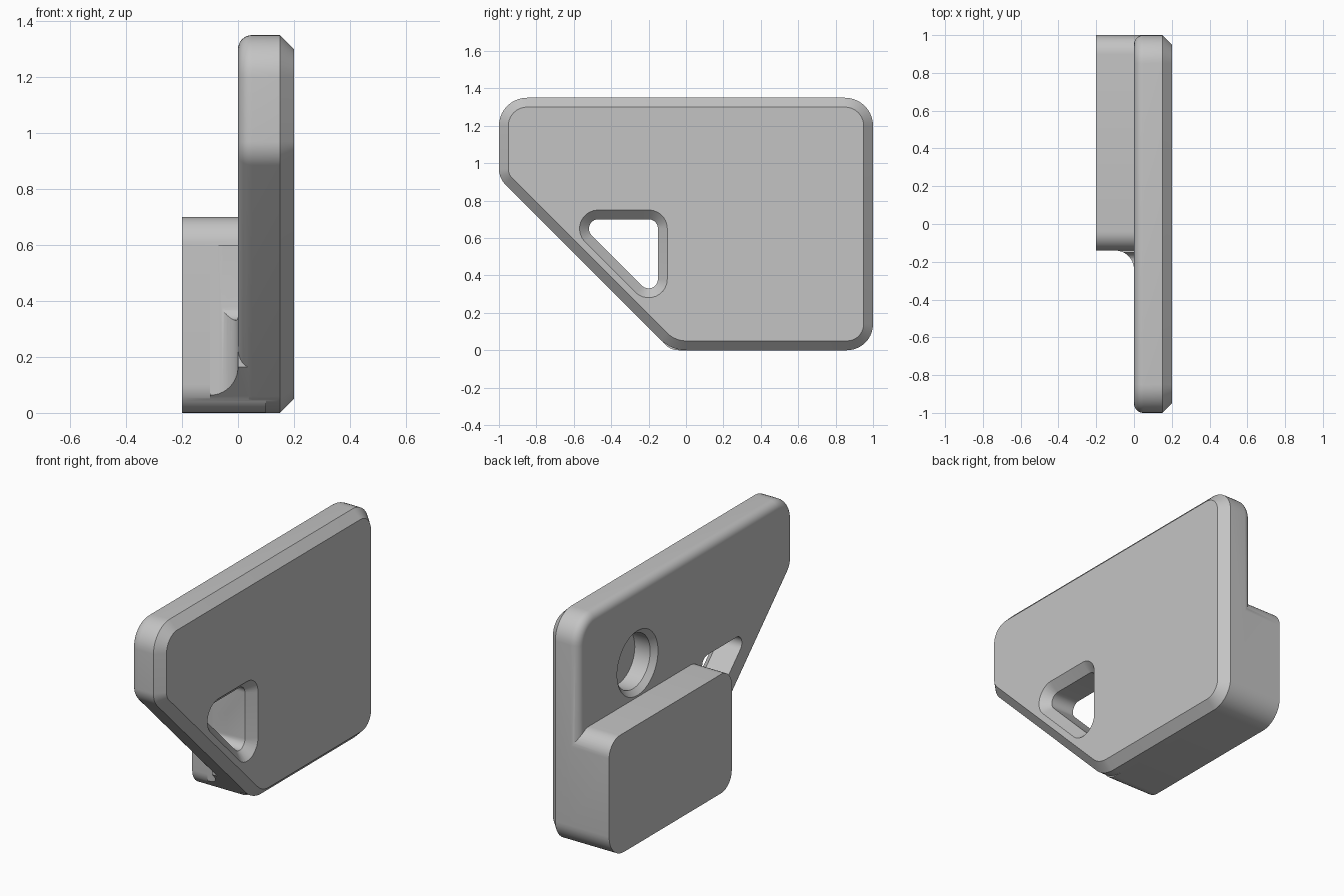
import bpy, bmesh, math
from mathutils import Vector

old = bpy.data.objects.get("Cube")
if old:
    bpy.data.objects.remove(old)

grey = bpy.data.materials.new("plain_grey")
grey.use_nodes = True
grey.diffuse_color = (0.55, 0.55, 0.55, 1)
grey.node_tree.nodes["Principled BSDF"].inputs["Base Color"].default_value = (0.55, 0.55, 0.55, 1)


def rounded(corners, inset=0, steps=10):
    """Outline in (y, z) with corners (y, z, radius) rounded, moved inward by inset."""
    pts = []
    n = len(corners)
    for i, (y, z, r) in enumerate(corners):
        p = Vector((y, z))
        a = (Vector(corners[i - 1][:2]) - p).normalized()
        b = (Vector(corners[(i + 1) % n][:2]) - p).normalized()
        half = a.angle(b) / 2
        centre = p + (a + b).normalized() * r / math.sin(half)
        start = centre.copy()
        sweep = math.pi - 2 * half
        mid = p - centre
        mid_angle = math.atan2(mid.y, mid.x)
        turn = 1 if a.x * b.y - a.y * b.x < 0 else -1
        for k in range(steps + 1):
            t = mid_angle + turn * sweep * (k / steps - 0.5)
            pts.append(start + Vector((math.cos(t), math.sin(t))) * (r - inset))
    return pts


def disc(y, z, r, steps=48):
    return [Vector((y + r * math.cos(k * math.tau / steps), z + r * math.sin(k * math.tau / steps)))
            for k in range(steps)]


def loft(name, sections):
    """Solid through a list of (x, outline) sections."""
    bm = bmesh.new()
    rings = [[bm.verts.new((x, p.x, p.y)) for p in pts] for x, pts in sections]
    for lower, upper in zip(rings, rings[1:]):
        n = len(lower)
        for i in range(n):
            j = (i + 1) % n
            bm.faces.new((lower[i], lower[j], upper[j], upper[i]))
    bm.faces.new(rings[0])
    bm.faces.new(rings[-1])
    bmesh.ops.recalc_face_normals(bm, faces=bm.faces)
    mesh = bpy.data.meshes.new(name)
    bm.to_mesh(mesh)
    bm.free()
    mesh.materials.append(grey)
    obj = bpy.data.objects.new(name, mesh)
    bpy.context.collection.objects.link(obj)
    return obj


def combine(target, tool, operation):
    mod = target.modifiers.new(operation.title(), 'BOOLEAN')
    mod.operation = operation
    mod.solver = 'EXACT'
    mod.object = tool
    bpy.context.view_layer.objects.active = target
    bpy.ops.object.modifier_apply(modifier=mod.name)
    bpy.data.objects.remove(tool)


# Plate: rounded rear edge, chamfered front edge
outline = [(-0.08, 0, 0.2), (1, 0, 0.14), (1, 1.35, 0.15), (-1, 1.35, 0.15), (-1, 0.92, 0.12)]
edge = 0.05
sections = []
for k in range(9):
    t = k / 8 * math.pi / 2
    sections.append((edge * (1 - math.sin(t)), rounded(outline, edge * (1 - math.cos(t)))))
sections.reverse()
sections.sort(key=lambda s: s[0])
sections += [(0.15, rounded(outline)), (0.2, rounded(outline, edge))]
plate = loft("bracket_plate", sections)

# Block standing on the rear, flush with the lower edge
block_outline = [(-0.14, 0, 0.1), (1, 0, 0.14), (1, 0.7, 0.1), (-0.14, 0.7, 0.1)]
block = loft("rear_block", [(x, rounded(block_outline)) for x in (-0.2, 0.1)])

# Concave fillet between block end and plate, clipped to the plate outline
fillet_sections = []
for k in range(11):
    t = k / 10 * math.pi / 2
    x, y = -0.1 * (1 - math.sin(t)), -0.14 - 0.1 * (1 - math.cos(t))
    fillet_sections.append((x, [Vector(p) for p in ((y - 0.0005, 0.03), (0, 0.03), (0, 0.6), (y - 0.0005, 0.6))]))
fillet_sections.append((0.1, fillet_sections[-1][1]))
fillet = loft("block_fillet", fillet_sections)
combine(fillet, loft("clip", [(x, rounded(outline, 0.002)) for x in (-0.3, 0.12)]), 'INTERSECT')

combine(plate, block, 'UNION')
combine(plate, fillet, 'UNION')

# Triangular through hole with a chamfered rim
triangle = [(-0.15, 0.7, 0.05), (-0.59, 0.7, 0.05), (-0.15, 0.26, 0.05)]
hole = loft("hole_cutter", [(x, rounded(triangle, d)) for x, d in
                            ((-0.3, 0), (0.15, 0), (0.2, -0.05), (0.22, -0.07))])
combine(plate, hole, 'DIFFERENCE')

# Round blind pocket in the rear with a softened rim
pocket_sections = [(-0.02, disc(0.45, 0.9, 0.19))]
for k in range(7):
    t = k / 6 * math.pi / 2
    pocket_sections.append((0.03 * math.sin(t), disc(0.45, 0.9, 0.16 + 0.03 * (1 - math.sin(t)) ** 0 * (1 - math.sin(t)))))
pocket_sections.append((0.13, disc(0.45, 0.9, 0.16)))
combine(plate, loft("pocket_cutter", pocket_sections), 'DIFFERENCE')

bpy.ops.object.select_all(action='DESELECT')
plate.select_set(True)
bpy.context.view_layer.objects.active = plate
bpy.ops.object.shade_smooth_by_angle(angle=math.radians(30))
